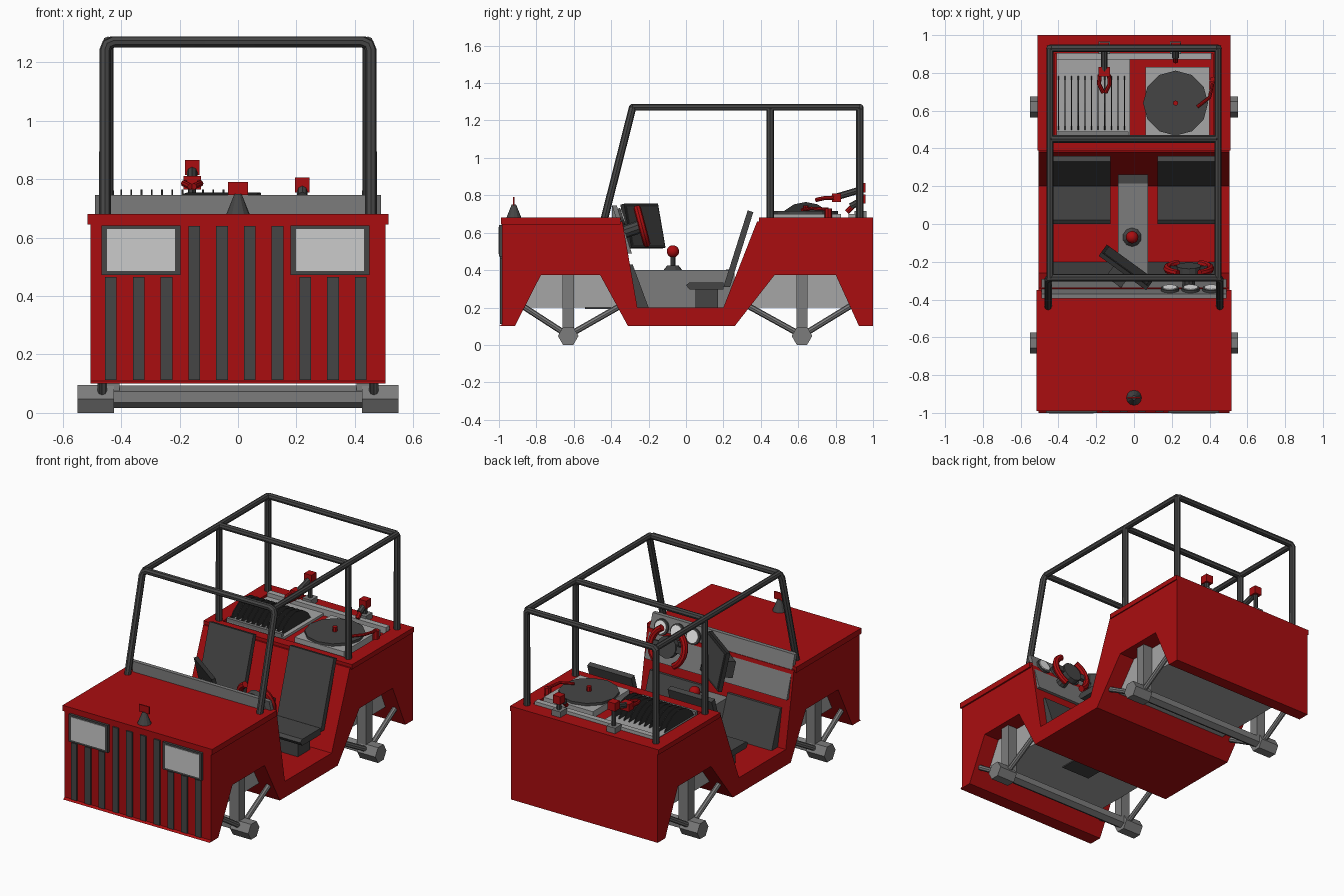
import bpy, bmesh, math
from mathutils import Matrix, Vector

if "Cube" in bpy.data.objects:
    bpy.data.objects.remove(bpy.data.objects["Cube"])


def material(name, r, g, b):
    m = bpy.data.materials.new(name)
    m.use_nodes = True
    m.diffuse_color = (r, g, b, 1)
    m.node_tree.nodes["Principled BSDF"].inputs["Base Color"].default_value = (r, g, b, 1)
    return m


RED = material("red paint", 0.40, 0.004, 0.005)
DARK = material("dark grey", 0.06, 0.06, 0.06)
BLACK = material("record black", 0.03, 0.03, 0.03)
GREY = material("mid grey", 0.2, 0.2, 0.2)
LIGHT = material("light grey", 0.38, 0.38, 0.38)
LAMP = material("lamp glass", 0.6, 0.6, 0.6)
WHITE = material("dial white", 0.8, 0.8, 0.8)


def finish(name, bm, mat, matrix=None):
    if matrix:
        bm.transform(matrix)
    bmesh.ops.recalc_face_normals(bm, faces=bm.faces)
    mesh = bpy.data.meshes.new(name)
    bm.to_mesh(mesh)
    bm.free()
    mesh.materials.append(mat)
    obj = bpy.data.objects.new(name, mesh)
    bpy.context.collection.objects.link(obj)
    return obj


def box(name, x, y, z, mat, matrix=None):
    """Box from (low, high) pairs."""
    bm = bmesh.new()
    bmesh.ops.create_cube(bm, size=1)
    for v in bm.verts:
        v.co = [a + (b - a) * (c + 0.5) for (a, b), c in zip((x, y, z), v.co)]
    return finish(name, bm, mat, matrix)


def prism(name, profile, x0, x1, mat):
    """Side profile in (y, z) extruded across x."""
    bm = bmesh.new()
    face = bm.faces.new([bm.verts.new((x0, y, z)) for y, z in profile])
    new = bmesh.ops.extrude_face_region(bm, geom=[face])["geom"]
    bmesh.ops.translate(bm, vec=(x1 - x0, 0, 0),
                        verts=[g for g in new if isinstance(g, bmesh.types.BMVert)])
    return finish(name, bm, mat)


def rod(name, a, b, r, mat, sides=8, r2=None, matrix=None, turn=0):
    """Cylinder or cone between two points."""
    a, b = Vector(a), Vector(b)
    bm = bmesh.new()
    bmesh.ops.create_cone(bm, cap_ends=True, segments=sides, radius1=r,
                          radius2=r if r2 is None else r2, depth=(b - a).length)
    place = Matrix.Translation((a + b) / 2) @ (b - a).to_track_quat("Z", "Y").to_matrix().to_4x4()
    bm.transform(place @ Matrix.Rotation(turn, 4, "Z"))
    return finish(name, bm, mat, matrix)


def pipe(name, points, r, mat, matrix=None):
    """Smooth tube along a path."""
    cu = bpy.data.curves.new(name, "CURVE")
    cu.dimensions = "3D"
    cu.bevel_depth, cu.bevel_resolution, cu.use_fill_caps = r, 2, True
    sp = cu.splines.new("POLY")
    sp.points.add(len(points) - 1)
    for p, co in zip(sp.points, points):
        p.co = (*co, 1)
    obj = bpy.data.objects.new(name, cu)
    bpy.context.collection.objects.link(obj)
    if matrix:
        obj.matrix_world = matrix
    cu.materials.append(mat)
    bpy.ops.object.select_all(action="DESELECT")
    obj.select_set(True)
    bpy.context.view_layer.objects.active = obj
    bpy.ops.object.convert(target="MESH")
    bpy.ops.object.shade_smooth_by_angle()
    return obj


# Body shell with wheel arches and open cabin
prism("body_shell", [(-1, .1), (-.915, .1), (-.775, .375), (-.46, .375), (-.31, .1), (.26, .1),
                     (.475, .375), (.8, .375), (.925, .1), (1, .1), (1, .66), (.38, .66),
                     (.2, .2), (-.26, .2), (-.34, .66), (-.985, .66), (-.985, .11)], -.505, .505, RED)
box("hood_lid", (-.515, .515), (-.99, -.35), (.645, .68), RED)
for s in (-1, 1):
    box("rear_rim_side", sorted((s * .42, s * .512)), (.39, 1), (.65, .68), RED)
for y in ((.39, .45), (.9, 1)):
    box("rear_rim_cross", (-.42, .42), y, (.65, .68), RED)

# Chassis boxes, axles and struts
for y, y0, y1 in ((-.63, -.885, -.34), (.62, .32, .89)):
    box("chassis_box", (-.4, .4), (y0, y1), (.2, .4), LIGHT)
    rod("axle", (-.5, y, .055), (.5, y, .055), .038, GREY, 6)
    for s in (-1, 1):
        rod("hub", (s * .425, y, .048), (s * .55, y, .048), .055, GREY, 6, turn=math.pi / 2)
        box("post", sorted((s * .405, s * .47)), (y - .03, y + .03), (.05, .39), GREY)
        for end in (y0, y1):
            rod("strut", (s * .465, y, .05), (s * .465, end, .215), .016, GREY, 8)
box("belly_plate", (-.1, .1), (-.54, -.4), (.193, .203), DARK)

# Grille slots and headlights
for i in range(10):
    x = -.435 + i * .095
    top = .64 if 3 <= i <= 6 else .465
    box("grille_slot", (x - .02, x + .02), (-.994, -.98), (.112, top), DARK)
for x in (-.332, .315):
    box("headlight_frame", (x - .135, x + .135), (-1, -.97), (.472, .642), DARK)
    box("headlight_glass", (x - .117, x + .117), (-1.003, -.99), (.486, .63), LAMP)

# Hood ornament
rod("ornament_cone", (0, -.92, .68), (0, -.92, .75), .04, DARK, 12, r2=.012)
box("ornament_plate", (-.035, .035), (-.924, -.916), (.745, .79), RED)

# Roll cage
pipe("front_hoop", [(-.455, -.44, .66), (-.455, -.293, 1.24), (-.448, -.288, 1.26), (-.425, -.285, 1.27),
                    (.425, -.285, 1.27), (.448, -.288, 1.26), (.455, -.293, 1.24), (.455, -.44, .66)], .02, DARK)
for y in (.45, .93):
    pipe("rear_hoop", [(-.445, y, .66), (-.445, y, 1.255), (-.43, y, 1.27),
                       (.43, y, 1.27), (.445, y, 1.255), (.445, y, .66)], .02, DARK)
for s in (-1, 1):
    pipe("roof_rail", [(s * .445, -.285, 1.27), (s * .445, .93, 1.27)], .018, DARK)

# Dashboard with dials
prism("dashboard", [(-.395, .745), (-.37, .745), (-.29, .49), (-.315, .49)], -.49, .49, GREY)
box("windscreen_base", (-.45, .45), (-.395, -.37), (.67, .745), GREY)
for x in (.19, .3, .41):
    rod("dial_ring", (x, -.37, .677), (x, -.338, .687), .048, DARK, 16)
    rod("dial_face", (x, -.35, .683), (x, -.333, .689), .038, WHITE, 16)

# Steering wheel
tilt = Matrix.Translation((.29, -.235, .635)) @ Matrix.Rotation(math.radians(15), 4, "X")
for s in (-1, 1):
    arc = [math.radians(a) for a in range(-60, 61, 15)]
    pipe("wheel_grip", [(s * .115 * math.cos(a), 0, .115 * math.sin(a)) for a in arc], .02, RED, tilt)
    box("wheel_spoke", sorted((0, s * .11)), (-.012, .008), (-.02, .02), DARK, tilt)
rod("wheel_hub", (0, -.02, 0), (0, .015, 0), .065, DARK, 12, matrix=tilt)
rod("steering_column", (.29, -.34, .6), (.29, -.24, .635), .035, DARK, 10)

# Swivelled screen on its mount
turn = (Matrix.Translation((-.04, -.23, .635)) @ Matrix.Rotation(math.radians(-36), 4, "Z")
        @ Matrix.Rotation(math.radians(12), 4, "X"))
box("screen_case", (-.155, .155), (-.012, .012), (-.12, .12), BLACK, turn)
box("screen_glass", (-.14, .14), (.01, .015), (-.105, .105), DARK, turn)
box("screen_mount", (-.06, .04), (-.1, -.01), (-.07, .03), DARK, turn)

# Tunnel, gear lever and foot panels
prism("tunnel", [(-.3, .2), (.21, .2), (.26, .34), (.26, .4), (-.31, .4)], -.085, .075, GREY)
box("tunnel_end_pad", (-.085, .075), (.215, .262), (.396, .404), DARK)
rod("gear_boot", (-.01, -.07, .4), (-.01, -.07, .425), .05, DARK, 10, r2=.03)
rod("gear_stick", (-.01, -.07, .4), (-.01, -.07, .49), .013, DARK)
bm = bmesh.new()
bmesh.ops.create_uvsphere(bm, u_segments=16, v_segments=10, radius=.033)
ball = finish("gear_knob", bm, RED, Matrix.Translation((-.01, -.07, .5)))
for poly in ball.data.polygons:
    poly.use_smooth = True
for x0, x1 in ((-.45, -.085), (.075, .45)):
    prism("foot_panel", [(-.27, .2), (-.2, .2), (-.285, .43), (-.31, .43)], x0, x1, DARK)

# Seats
for s in (-1, 1):
    x = s * .277
    box("seat_pedestal", (x - .1, x + .1), (.05, .17), (.19, .3), DARK)
    prism("seat_cushion", [(.02, .295), (.2, .295), (.2, .335), (.02, .335), (0, .32)], x - .152, x + .152, DARK)
    prism("seat_back", [(.2, .31), (.235, .31), (.36, .71), (.33, .72)], x - .152, x + .152, DARK)

# Rear deck: record crate
box("crate_tray", (-.41, -.02), (.47, .89), (.64, .675), LIGHT)
box("crate_front_bar", (-.41, -.03), (.47, .49), (.65, .695), GREY)
for i in range(11):
    x = -.4 + i * .035
    rod("record", (x - .003, .64, .6), (x + .003, .64, .6), .164, BLACK, 16)
box("rear_rail", (-.41, .41), (.87, .905), (.65, .7), LIGHT)

# Rear deck: turntable
box("turntable_base", (.06, .4), (.47, .83), (.64, .7), LIGHT)
rod("platter", (.22, .64, .7), (.22, .64, .716), .172, DARK, 12)
rod("spindle", (.22, .64, .71), (.22, .64, .745), .014, RED)
rod("tonearm_pivot", (.42, .76, .66), (.42, .76, .73), .02, RED)
pipe("tonearm", [(.42, .76, .725), (.4, .67, .73), (.335, .62, .722)], .009, RED)

# Two jointed grabber arms on the rear edge
for x, top, tip in ((-.157, .84, .79), (.22, .78, .74)):
    box("arm_foot", (x - .03, x + .03), (.9, .965), (.67, .715), GREY)
    rod("arm_post", (x, .935, .69), (x, .935, top), .014, DARK)
    box("arm_joint", (x - .025, x + .025), (.91, .96), (top - .025, top + .025), RED)
    reach = .8 if x < 0 else .88
    rod("forearm", (x, .935, top - .01), (x, reach, tip), .018, DARK)
    if x < 0:
        box("claw_palm", (x - .03, x + .03), (.78, .83), (.765, .81), RED)
        for s in (-1, 1):
            pipe("claw_finger", [(x + s * .025, .79, .787), (x + s * .028, .74, .785), (x + s * .006, .695, .775)],
                 .011, RED)
    else:
        rod("arm_tip", (x, .89, tip), (x, .86, tip - .03), .014, RED)
